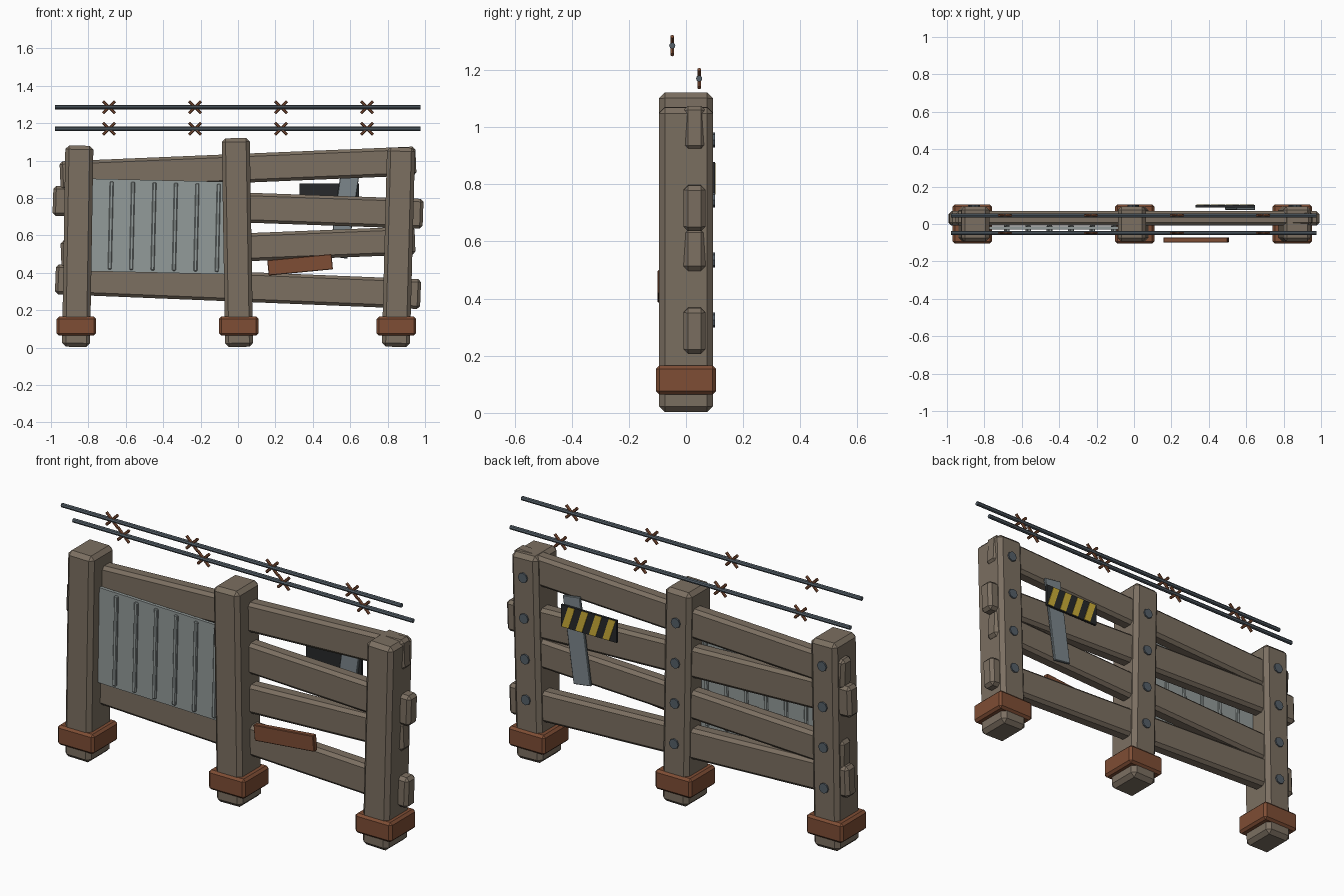
import bpy, bmesh
from math import radians, atan2, hypot, pi
from mathutils import Matrix, Vector

if "Cube" in bpy.data.objects:
    bpy.data.objects.remove(bpy.data.objects["Cube"])


def mat(name, r, g, b):
    m = bpy.data.materials.new(name)
    m.diffuse_color = (r, g, b, 1)
    m.use_nodes = True
    m.node_tree.nodes["Principled BSDF"].inputs["Base Color"].default_value = m.diffuse_color
    return m


WOOD = mat("wood", 0.20, 0.16, 0.12)
RUST = mat("rust", 0.21, 0.075, 0.035)
SHEET = mat("sheet_metal", 0.29, 0.325, 0.32)
STEEL = mat("steel", 0.20, 0.24, 0.26)
BOLT = mat("bolt_steel", 0.09, 0.115, 0.14)
DARK = mat("dark_paint", 0.02, 0.022, 0.024)
YELLOW = mat("yellow_paint", 0.60, 0.42, 0.04)


def finish(bm, name, material, loc=(0, 0, 0), rot_y=0):
    bmesh.ops.recalc_face_normals(bm, faces=bm.faces)
    me = bpy.data.meshes.new(name)
    bm.to_mesh(me)
    bm.free()
    me.materials.append(material)
    ob = bpy.data.objects.new(name, me)
    ob.location = loc
    ob.rotation_euler = (0, rot_y, 0)
    bpy.context.collection.objects.link(ob)
    return ob


def box(name, loc, size, material, rot_y=0, bevel=0):
    bm = bmesh.new()
    bmesh.ops.create_cube(bm, size=1, matrix=Matrix.Diagonal((*size, 1)))
    if bevel:
        bmesh.ops.bevel(bm, geom=bm.edges[:], offset=bevel, segments=1,
                        affect='EDGES', profile=0.5)
    return finish(bm, name, material, loc, rot_y)


def rod(name, a, b, r, material, sides=8):
    a, b = Vector(a), Vector(b)
    d = b - a
    bm = bmesh.new()
    m = Matrix.Translation((a + b) / 2) @ d.to_track_quat('Z', 'Y').to_matrix().to_4x4()
    bmesh.ops.create_cone(bm, cap_ends=True, segments=sides, radius1=r, radius2=r,
                          depth=d.length, matrix=m)
    return finish(bm, name, material)


# leaning posts with rusty foot bands and rear bolts: bottom x, top x, height
posts = [("left", -0.866, -0.848, 1.08), ("middle", 0.006, -0.012, 1.12),
         ("right", 0.844, 0.872, 1.07)]
bolt_z = (0.955, 0.745, 0.535, 0.325)
for side, xb, xt, h in posts:
    lean = atan2(xt - xb, h)
    box(f"{side}_post", ((xb + xt) / 2, 0, h / 2 + 0.002), (0.15, 0.188, h - 0.004),
        WOOD, lean, 0.02)
    box(f"{side}_post_band", (xb + (xt - xb) * 0.1, 0, 0.115), (0.21, 0.21, 0.102),
        RUST, 0, 0.012)
    for i, z in enumerate(bolt_z):
        x = xb + (xt - xb) * z / h
        rod(f"{side}_bolt_{i + 1}", (x, 0.08, z), (x, 0.102, z), 0.026, BOLT, 8)

# crooked planks: half length, left z, right z, height
planks = [(0.955, 0.918, 0.998, 0.155), (0.993, 0.785, 0.715, 0.16),
          (0.95, 0.497, 0.573, 0.15), (0.98, 0.366, 0.286, 0.16)]
for i, (hx, zl, zr, h) in enumerate(planks):
    box(f"plank_{i + 1}", (0, 0.03, (zl + zr) / 2), (2 * hx - 0.006, 0.077, h),
        WOOD, -atan2(zr - zl, 2 * hx), 0.016)

# ribbed metal sheet in the left bay
tilt = radians(1.3)
box("metal_sheet", (-0.435, -0.022, 0.648), (0.74, 0.016, 0.495), SHEET, tilt)
for i in range(7):
    x = -0.795 + 0.1145 * i
    box(f"sheet_rib_{i + 1}", (x, -0.024, 0.648 - (x + 0.435) * 0.0227),
        (0.02, 0.034, 0.47), SHEET, tilt, 0.004)

# rusty patch on the front
box("rust_patch", (0.332, -0.085, 0.443), (0.345, 0.028, 0.082), RUST, radians(-5.5), 0.003)

# rear metal strap and striped warning plate
box("rear_strap", (0.567, 0.082, 0.705), (0.1, 0.014, 0.45), STEEL, radians(8), 0.003)
box("warning_plate", (0.488, 0.095, 0.82), (0.32, 0.012, 0.115), DARK)
for i in range(4):
    x = 0.488 + (i - 1.5) * 0.078
    bm = bmesh.new()
    bmesh.ops.create_cube(bm, size=1, matrix=Matrix.Diagonal((0.038, 0.004, 0.11, 1)))
    for v in bm.verts:
        v.co.x -= v.co.z * 0.33
    finish(bm, f"warning_stripe_{i + 1}", YELLOW, (x, 0.1015, 0.82))

# barbed wires
for n, y, z in (("upper", -0.048, 1.285), ("lower", 0.046, 1.17)):
    rod(f"{n}_wire", (-0.978, y, z), (0.975, y, z), 0.011, BOLT, 8)
    for i in range(4):
        x = -0.69 + 0.46 * i
        for s in (-1, 1):
            rod(f"{n}_barb_{i + 1}_{'a' if s < 0 else 'b'}", (x - 0.032 * s, y, z - 0.032),
                (x + 0.032 * s, y, z + 0.032), 0.0075, RUST, 6)
